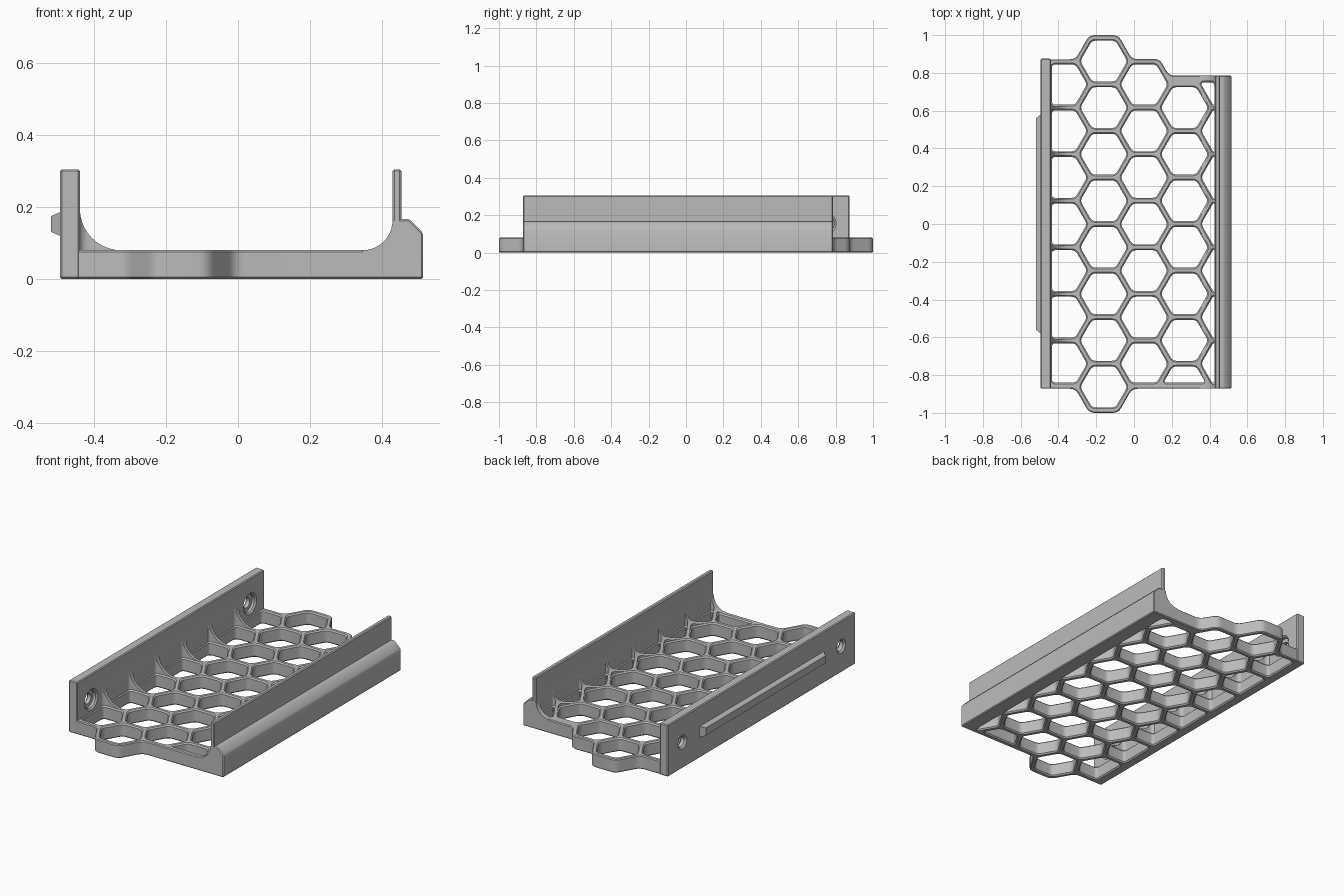
import bpy, bmesh, math
from mathutils import Vector

if "Cube" in bpy.data.objects:
    bpy.data.objects.remove(bpy.data.objects["Cube"])

PITCH = 0.2465                      # hexagon spacing
COL = PITCH * math.sqrt(3) / 2      # column spacing
APO = 0.108                         # hole half height
RIM = 0.007                         # chamfer round the holes

grey = bpy.data.materials.new("light_grey")
grey.diffuse_color = (0.5, 0.5, 0.5, 1)
grey.use_nodes = True
grey.node_tree.nodes["Principled BSDF"].inputs["Base Color"].default_value = grey.diffuse_color


def finish(name, bm):
    bmesh.ops.recalc_face_normals(bm, faces=bm.faces)
    me = bpy.data.meshes.new(name)
    bm.to_mesh(me)
    bm.free()
    me.materials.append(grey)
    ob = bpy.data.objects.new(name, me)
    bpy.context.collection.objects.link(ob)
    return ob


def loft(bm, rings):
    """Closed solid through rings of equal length."""
    vs = [[bm.verts.new(p) for p in r] for r in rings]
    n = len(vs[0])
    for a, b in zip(vs, vs[1:]):
        for i in range(n):
            bm.faces.new((a[i], a[(i + 1) % n], b[(i + 1) % n], b[i]))
    bm.faces.new(vs[0][::-1])
    bm.faces.new(vs[-1])


def bevel_sharp(bm, width):
    bmesh.ops.recalc_face_normals(bm, faces=bm.faces)
    edges = [e for e in bm.edges if e.is_convex and e.calc_face_angle(0) > 0.6]
    bmesh.ops.bevel(bm, geom=edges, offset=width, segments=1, affect='EDGES',
                    clamp_overlap=True)


def extrude_y(name, profile, y0, y1, width=0):
    bm = bmesh.new()
    loft(bm, [[(x, y, z) for x, z in profile] for y in (y0, y1)])
    if width:
        bevel_sharp(bm, width)
    return finish(name, bm)


def clip(poly, axis, limit, sign):
    out = []
    for i, p in enumerate(poly):
        q = poly[(i + 1) % len(poly)]
        dp, dq = sign * (limit - p[axis]), sign * (limit - q[axis])
        if dp >= 0:
            out.append(p)
        if dp * dq < 0:
            out.append(p.lerp(q, dp / (dp - dq)))
    return out


def rounded(poly, t, steps=4):
    out = []
    for i, p in enumerate(poly):
        a, b = poly[i - 1] - p, poly[(i + 1) % len(poly)] - p
        d = min(t, 0.4 * a.length, 0.4 * b.length)
        a, b = p + a.normalized() * d, p + b.normalized() * d
        for k in range(steps + 1):
            u = k / steps
            out.append(a * (1 - u) ** 2 + p * 2 * u * (1 - u) + b * u * u)
    return out


def grown(poly, d):
    """Offset a counter-clockwise outline outwards."""
    out = []
    for i, p in enumerate(poly):
        e = (p - poly[i - 1]).normalized()
        f = (poly[(i + 1) % len(poly)] - p).normalized()
        n = Vector((e.y + f.y, -e.x - f.x)).normalized()
        out.append(p + n * d / max(0.5, n.dot(Vector((e.y, -e.x)))))
    return out


def boolean(a, b, op):
    m = a.modifiers.new(op, 'BOOLEAN')
    m.operation, m.object, m.solver = op, b, 'EXACT'
    bpy.context.view_layer.objects.active = a
    bpy.ops.object.modifier_apply(modifier=m.name)
    bpy.data.objects.remove(b)


# floor slab with hexagonal ends
half = [(-0.01, -0.872), (-0.083, -1), (-0.237, -1), (-0.31, -0.872), (-0.47, -0.872)]
outline = [(x, -y) for x, y in half] + half[::-1]
outline += [(0.49, -0.872), (0.49, 0.785), (0.187, 0.785), (0.134, 0.875)]
outline = rounded([Vector(p) for p in outline], 0.03)
bm = bmesh.new()
loft(bm, [[(p.x, p.y, z) for p in outline] for z in (0, 0.08)])
bevel_sharp(bm, 0.005)
body = finish("tray", bm)


# concave fillets between floor and walls
def fillet(x, r, side, y0, y1):
    cx = x - side * r
    pts = [(cx + side * r * math.sin(a), 0.08 + r - r * math.cos(a))
           for a in [math.pi / 2 * k / 10 for k in range(11)]]
    pts += [(x + side * 0.012, 0.08 + r), (x + side * 0.012, 0.06), (cx, 0.06)]
    boolean(body, extrude_y("fillet", pts, y0, y1), 'UNION')


fillet(-0.44, 0.115, -1, -0.64, 0.64)
fillet(0.43, 0.083, 1, -0.872, 0.785)

# honeycomb openings
bm = bmesh.new()
for c in range(5):
    cx = -0.16 + (c - 1) * COL
    odd = c in (1, 3)
    for k in (range(-4, 4) if c == 1 else range(-4, 3) if odd else range(-3, 4)):
        cy = (k + 0.5 * odd) * PITCH
        R = APO / math.cos(math.pi / 6)
        hexa = [Vector((cx + R * math.cos(i * math.pi / 3),
                        cy + R * math.sin(i * math.pi / 3))) for i in range(6)]
        hexa = clip(clip(hexa, 0, -0.435, -1), 0, 0.425, 1)
        if c != 1:
            hexa = clip(clip(hexa, 1, -0.84, -1), 1, 0.75 if c > 2 else 0.845, 1)
        hole = rounded(hexa, 0.02)
        wide = grown(hole, RIM)
        levels = [(-0.02, wide), (0, wide), (RIM, hole), (0.08 - RIM, hole),
                  (0.08, wide), (0.28, wide)]
        loft(bm, [[(p.x, p.y, z) for p in ring] for z, ring in levels])
boolean(body, finish("hole_cutter", bm), 'DIFFERENCE')

# left wall, right wall with its stepped foot
left = extrude_y("left_wall", [(-0.495, 0), (-0.44, 0), (-0.44, 0.305), (-0.495, 0.305)],
                 -0.872, 0.875, 0.005)
right = extrude_y("right_wall", [(0.43, 0), (0.515, 0), (0.515, 0.128), (0.477, 0.167),
                                 (0.455, 0.167), (0.455, 0.305), (0.43, 0.305)],
                  -0.872, 0.785, 0.005)

# raised latch rail on the outside of the left wall
bm = bmesh.new()
loft(bm, [[(x, -y, z0), (x, y, z0), (x, y, z1), (x, -y, z1)] for x, y, z0, z1 in
          ((-0.48, 0.58, 0.12, 0.186), (-0.495, 0.58, 0.12, 0.186),
           (-0.52, 0.558, 0.131, 0.175))])
boolean(left, finish("latch_rail", bm), 'UNION')

# stepped screw holes through the left wall
bm = bmesh.new()
for y in (-0.74, 0.74):
    loft(bm, [[(x, y + r * math.cos(a), 0.155 + r * math.sin(a))
               for a in [math.tau * i / 32 for i in range(32)]]
              for x, r in ((-0.51, 0.041), (-0.495, 0.041), (-0.485, 0.03), (-0.463, 0.03),
                           (-0.463, 0.052), (-0.448, 0.052), (-0.44, 0.062), (-0.42, 0.062))])
boolean(left, finish("screw_cutter", bm), 'DIFFERENCE')

boolean(body, left, 'UNION')
boolean(body, right, 'UNION')

bpy.ops.object.select_all(action='DESELECT')
body.select_set(True)
bpy.context.view_layer.objects.active = body
bpy.ops.object.shade_smooth_by_angle(angle=math.radians(30))
